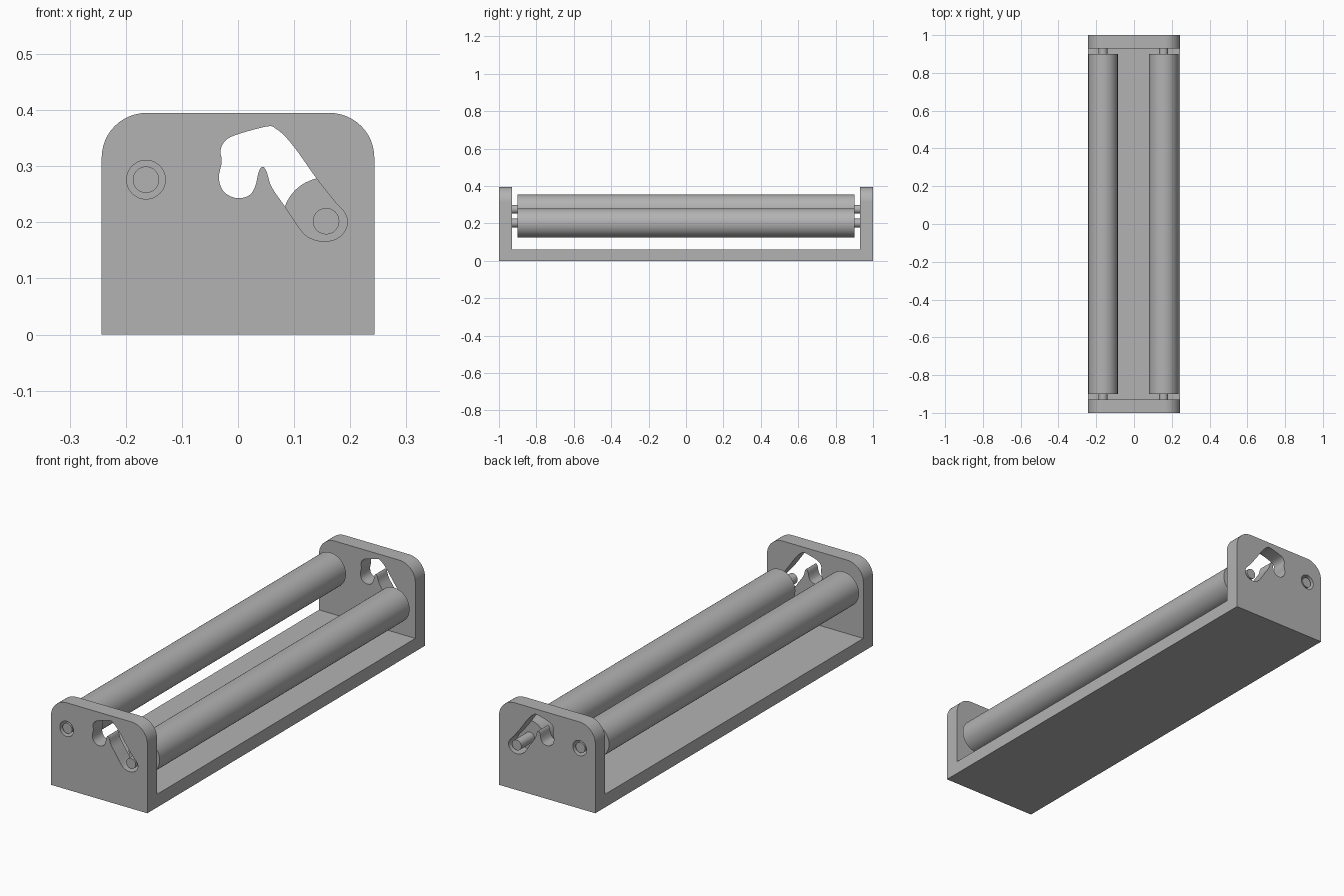
import bpy, bmesh, math
from mathutils import Vector

if "Cube" in bpy.data.objects:
    bpy.data.objects.remove(bpy.data.objects["Cube"])

WIDTH, HEIGHT, LENGTH = 0.486, 0.395, 2.0
PLATE, FLOOR, CORNER = 0.07, 0.06, 0.08
FIXED, LOOSE = (-0.164, 0.276), (0.157, 0.202)

grey = bpy.data.materials.new("plain grey")
grey.use_nodes = True
colour = (0.45, 0.45, 0.45, 1)
grey.diffuse_color = colour
grey.node_tree.nodes["Principled BSDF"].inputs["Base Color"].default_value = colour


def make_object(name, bm):
    bmesh.ops.recalc_face_normals(bm, faces=bm.faces)
    mesh = bpy.data.meshes.new(name)
    bm.to_mesh(mesh)
    bm.free()
    obj = bpy.data.objects.new(name, mesh)
    obj.data.materials.append(grey)
    bpy.context.collection.objects.link(obj)
    return obj


def extrude_outline(bm, points, offset):
    """Fill a closed outline and push it along offset."""
    face = bm.faces.new([bm.verts.new(p) for p in points])
    moved = bmesh.ops.extrude_face_region(bm, geom=[face], use_keep_orig=True)
    verts = [g for g in moved["geom"] if isinstance(g, bmesh.types.BMVert)]
    bmesh.ops.translate(bm, verts=verts, vec=offset)


def circle(centre, radius, count=48):
    turns = [math.tau * i / count for i in range(count)]
    return [(centre[0] + radius * math.cos(t), centre[1] + radius * math.sin(t)) for t in turns]


def smooth_loop(points, steps=5):
    """Closed flowing curve through all points."""
    pts = [Vector(p) for p in points]
    result = []
    for i, b in enumerate(pts):
        a, c, d = pts[i - 1], pts[(i + 1) % len(pts)], pts[(i + 2) % len(pts)]
        for s in range(steps):
            t = s / steps
            result.append(b + (c - a) * t / 2 + (a * 2 - b * 5 + c * 4 - d) * t**2 / 2
                          + (b * 3 - a - c * 3 + d) * t**3 / 2)
    return result


def smooth(obj):
    bpy.ops.object.select_all(action="DESELECT")
    obj.select_set(True)
    bpy.context.view_layer.objects.active = obj
    bpy.ops.object.shade_smooth_by_angle(angle=math.radians(30))


# Frame: U-shaped side profile, with rounded upper corners on the end plates
end, inner = LENGTH / 2, LENGTH / 2 - PLATE
profile = [(-end, 0), (end, 0), (end, HEIGHT), (inner, HEIGHT),
           (inner, FLOOR), (-inner, FLOOR), (-inner, HEIGHT), (-end, HEIGHT)]
bm = bmesh.new()
extrude_outline(bm, [(-WIDTH / 2, y, z) for y, z in profile], (WIDTH, 0, 0))
corners = [e for e in bm.edges
           if all(v.co.z > HEIGHT - 0.01 for v in e.verts)
           and abs(e.verts[0].co.x - e.verts[1].co.x) < 0.01]
bmesh.ops.bevel(bm, geom=corners, offset=CORNER, segments=12, profile=0.5, affect="EDGES")
frame = make_object("frame", bm)

# Openings through both plates: round bearing hole and curved release slot
slot = [(.053, .371), (.003, .358), (-.021, .347), (-.031, .329), (-.029, .308),
        (-.034, .281), (-.029, .26), (-.015, .247), (.003, .243), (.021, .249),
        (.031, .265), (.037, .29), (.044, .299), (.051, .29), (.06, .263),
        (.083, .229), (.113, .185), (.131, .171), (.156, .166), (.181, .174),
        (.195, .196), (.19, .217), (.174, .235), (.14, .278), (.104, .329),
        (.083, .354), (.067, .367)]
bm = bmesh.new()
for outline in (smooth_loop(slot), circle(FIXED, 0.0345)):
    extrude_outline(bm, [(x, -end - 0.1, z) for x, z in outline], (0, LENGTH + 0.2, 0))
cutter = make_object("opening_cutter", bm)
cutter.hide_render = True

cut = frame.modifiers.new("openings", "BOOLEAN")
cut.operation, cut.solver, cut.object = "DIFFERENCE", "EXACT", cutter
bpy.context.view_layer.objects.active = frame
bpy.ops.object.modifier_apply(modifier=cut.name)
bpy.data.objects.remove(cutter)
smooth(frame)

# Rollers: thick drum with a thin axle stub at each end, spun as one profile
drum_end, axle_end, drum_radius, axle_radius = 0.9, 0.995, 0.078, 0.0235
half = [(0, axle_end), (axle_radius, axle_end), (axle_radius, drum_end), (drum_radius, drum_end)]
section = half + [(r, -y) for r, y in reversed(half)]
for name, (x, z) in (("fixed_roller", FIXED), ("loose_roller", LOOSE)):
    bm = bmesh.new()
    verts = [bm.verts.new((r, y, 0)) for r, y in section]
    edges = [bm.edges.new(pair) for pair in zip(verts, verts[1:])]
    bmesh.ops.spin(bm, geom=verts + edges, cent=(0, 0, 0), axis=(0, 1, 0),
                   angle=math.tau, steps=64)
    bmesh.ops.remove_doubles(bm, verts=bm.verts, dist=0.0001)
    roller = make_object(name, bm)
    roller.location = (x, 0, z)
    smooth(roller)
